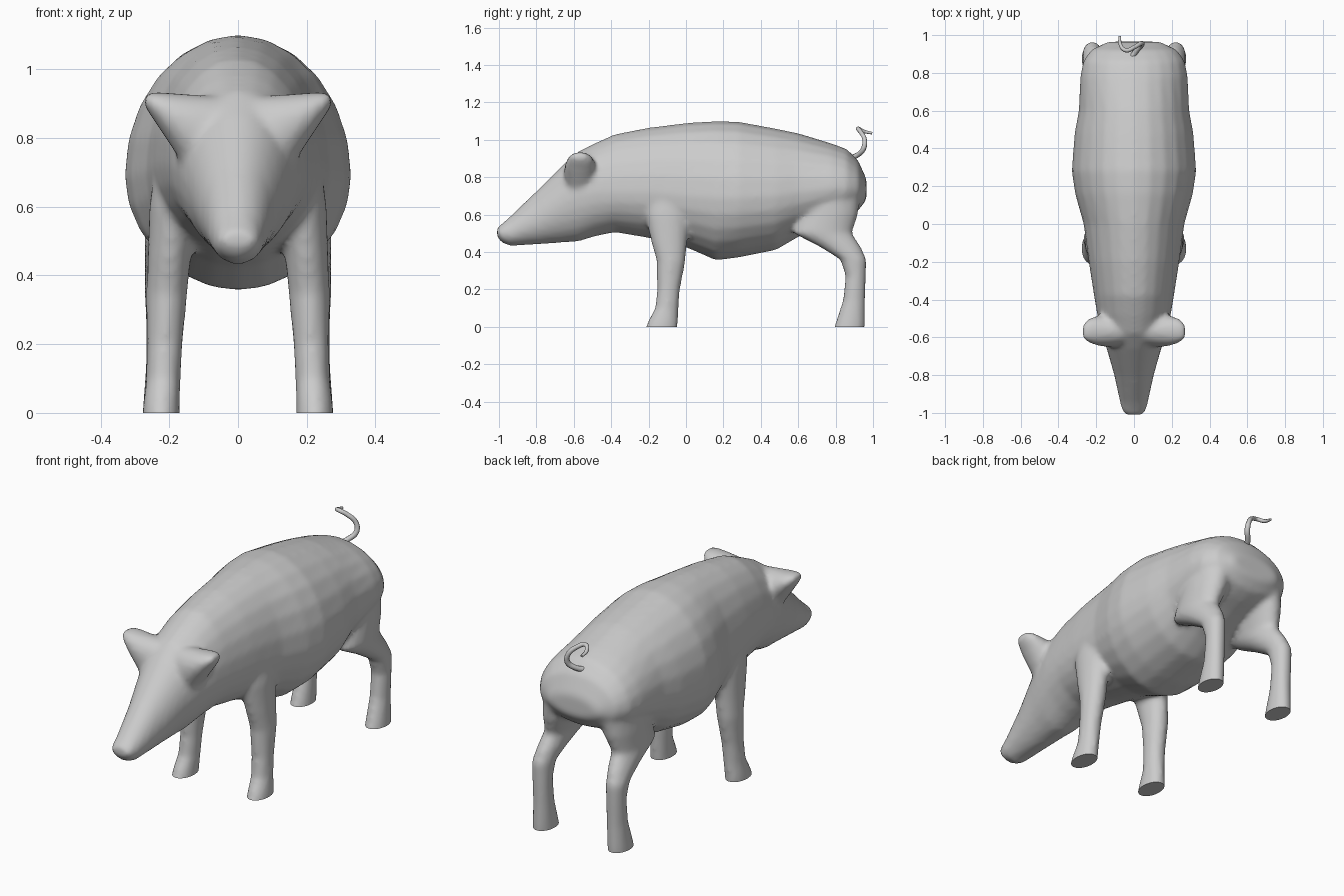
import bpy, bmesh, math
from mathutils import Vector

if "Cube" in bpy.data.objects:
    bpy.data.objects.remove(bpy.data.objects["Cube"])

skin = bpy.data.materials.new("plain grey")
skin.diffuse_color = (0.6, 0.6, 0.6, 1)
skin.use_nodes = True
skin.node_tree.nodes["Principled BSDF"].inputs["Base Color"].default_value = skin.diffuse_color
SIDES = 24


def loft(name, rings):
    """Skin a closed tube through rings of points."""
    bm = bmesh.new()
    loops = [[bm.verts.new(p) for p in ring] for ring in rings]
    for a, b in zip(loops, loops[1:]):
        for i in range(len(a)):
            j = (i + 1) % len(a)
            bm.faces.new((a[i], a[j], b[j], b[i]))
    bm.faces.new(loops[0][::-1])
    bm.faces.new(loops[-1])
    bmesh.ops.recalc_face_normals(bm, faces=bm.faces)
    mesh = bpy.data.meshes.new(name)
    bm.to_mesh(mesh)
    bm.free()
    mesh.materials.append(skin)
    obj = bpy.data.objects.new(name, mesh)
    bpy.context.collection.objects.link(obj)
    return obj


def angles():
    return [2 * math.pi * i / SIDES for i in range(SIDES)]


def body_ring(y, low, high, half, mid):
    ring = []
    for a in angles():
        c, s = math.cos(a), math.sin(a)
        ring.append((half * c, y, mid + s * ((high - mid) if s > 0 else (mid - low))))
    return ring


def leg_ring(side, z, x, y, rx, ry):
    return [(side * (x + rx * math.cos(a)), y + ry * math.sin(a), z) for a in angles()]


def ear_ring(side, x, y, z, ry, rz):
    return [(side * (x - 0.3 * rz * math.sin(a)), y + ry * math.cos(a),
             z + rz * math.sin(a)) for a in angles()]


# Snout, head and trunk: y, underside, back, half width, height of widest point
trunk = loft("trunk", [body_ring(*s) for s in (
    (-1.01, 0.48, 0.53, 0.045, 0.505), (-0.985, 0.45, 0.55, 0.065, 0.50),
    (-0.94, 0.432, 0.59, 0.075, 0.50), (-0.80, 0.44, 0.725, 0.105, 0.57),
    (-0.66, 0.45, 0.865, 0.145, 0.66), (-0.58, 0.455, 0.935, 0.17, 0.70),
    (-0.48, 0.485, 0.985, 0.195, 0.72), (-0.38, 0.505, 1.03, 0.212, 0.72),
    (-0.20, 0.475, 1.065, 0.24, 0.72), (0.00, 0.425, 1.09, 0.267, 0.70),
    (0.16, 0.355, 1.10, 0.312, 0.69), (0.28, 0.37, 1.097, 0.33, 0.69),
    (0.48, 0.41, 1.06, 0.315, 0.70), (0.60, 0.48, 1.035, 0.293, 0.72),
    (0.78, 0.56, 0.98, 0.285, 0.74), (0.86, 0.59, 0.95, 0.27, 0.74),
    (0.92, 0.62, 0.89, 0.23, 0.74), (0.965, 0.68, 0.79, 0.14, 0.73))])
parts = [trunk]

FRONT = ((-0.05, 0.224, -0.14, 0.056, 0.09), (0.02, 0.223, -0.125, 0.054, 0.083),
         (0.10, 0.217, -0.103, 0.05, 0.063), (0.20, 0.213, -0.093, 0.052, 0.061),
         (0.35, 0.207, -0.08, 0.06, 0.077), (0.45, 0.20, -0.09, 0.063, 0.095),
         (0.60, 0.185, -0.10, 0.073, 0.12), (0.80, 0.15, -0.10, 0.08, 0.13))
HIND = ((-0.05, 0.224, 0.866, 0.056, 0.086), (0.02, 0.223, 0.878, 0.054, 0.079),
        (0.14, 0.22, 0.898, 0.048, 0.06), (0.27, 0.22, 0.908, 0.048, 0.055),
        (0.36, 0.22, 0.895, 0.053, 0.071), (0.43, 0.21, 0.822, 0.062, 0.112),
        (0.50, 0.20, 0.73, 0.072, 0.157), (0.60, 0.18, 0.76, 0.09, 0.16),
        (0.76, 0.16, 0.77, 0.10, 0.17))
EAR = ((0.07, -0.56, 0.80, 0.09, 0.12), (0.14, -0.565, 0.83, 0.087, 0.095),
       (0.20, -0.565, 0.87, 0.078, 0.06), (0.245, -0.565, 0.90, 0.062, 0.034),
       (0.27, -0.57, 0.915, 0.035, 0.018))
for side in (1, -1):
    parts.append(loft("front_leg", [leg_ring(side, *s) for s in FRONT]))
    parts.append(loft("hind_leg", [leg_ring(side, *s) for s in HIND]))
    parts.append(loft("ear", [ear_ring(side, *s) for s in EAR]))

# Merge the parts into one soft skin
bpy.ops.object.select_all(action='DESELECT')
for p in parts:
    p.select_set(True)
bpy.context.view_layer.objects.active = trunk
bpy.ops.object.join()
trunk.name = "pig_body"
remesh = trunk.modifiers.new("blend", 'REMESH')
remesh.mode = 'VOXEL'
remesh.voxel_size = 0.014
soften = trunk.modifiers.new("soften", 'SMOOTH')
soften.factor = 0.5
soften.iterations = 8
for m in ("blend", "soften"):
    bpy.ops.object.modifier_apply(modifier=m)

# Cut the feet flat on the ground
bm = bmesh.new()
bm.from_mesh(trunk.data)
cut = bmesh.ops.bisect_plane(bm, geom=bm.verts[:] + bm.edges[:] + bm.faces[:],
                             plane_co=(0, 0, 0), plane_no=(0, 0, 1), clear_inner=True)
bmesh.ops.holes_fill(bm, edges=[e for e in bm.edges if e.is_boundary], sides=0)
for f in bm.faces:
    f.material_index = 0
bm.to_mesh(trunk.data)
bm.free()
if not trunk.data.materials:
    trunk.data.materials.append(skin)
bpy.ops.object.shade_smooth_by_angle(angle=math.radians(50))

# Curly tail
curve = bpy.data.curves.new("tail", 'CURVE')
curve.dimensions = '3D'
curve.bevel_depth = 0.014
curve.bevel_resolution = 2
curve.resolution_u = 6
curve.use_fill_caps = True
path = ((-0.02, 0.87, 0.90, 1.1), (0.015, 0.92, 0.92, 1), (0.042, 0.95, 0.955, 1),
        (0.035, 0.955, 1.0, 0.9), (0.0, 0.935, 1.04, 0.85), (-0.045, 0.92, 1.06, 0.8),
        (-0.072, 0.95, 1.045, 0.7), (-0.075, 0.995, 1.035, 0.5))
spline = curve.splines.new('BEZIER')
spline.bezier_points.add(len(path) - 1)
for bp, (x, y, z, r) in zip(spline.bezier_points, path):
    bp.co = Vector((x, y, z))
    bp.radius = r
    bp.handle_left_type = bp.handle_right_type = 'AUTO'
curve.materials.append(skin)
tail = bpy.data.objects.new("tail", curve)
bpy.context.collection.objects.link(tail)
